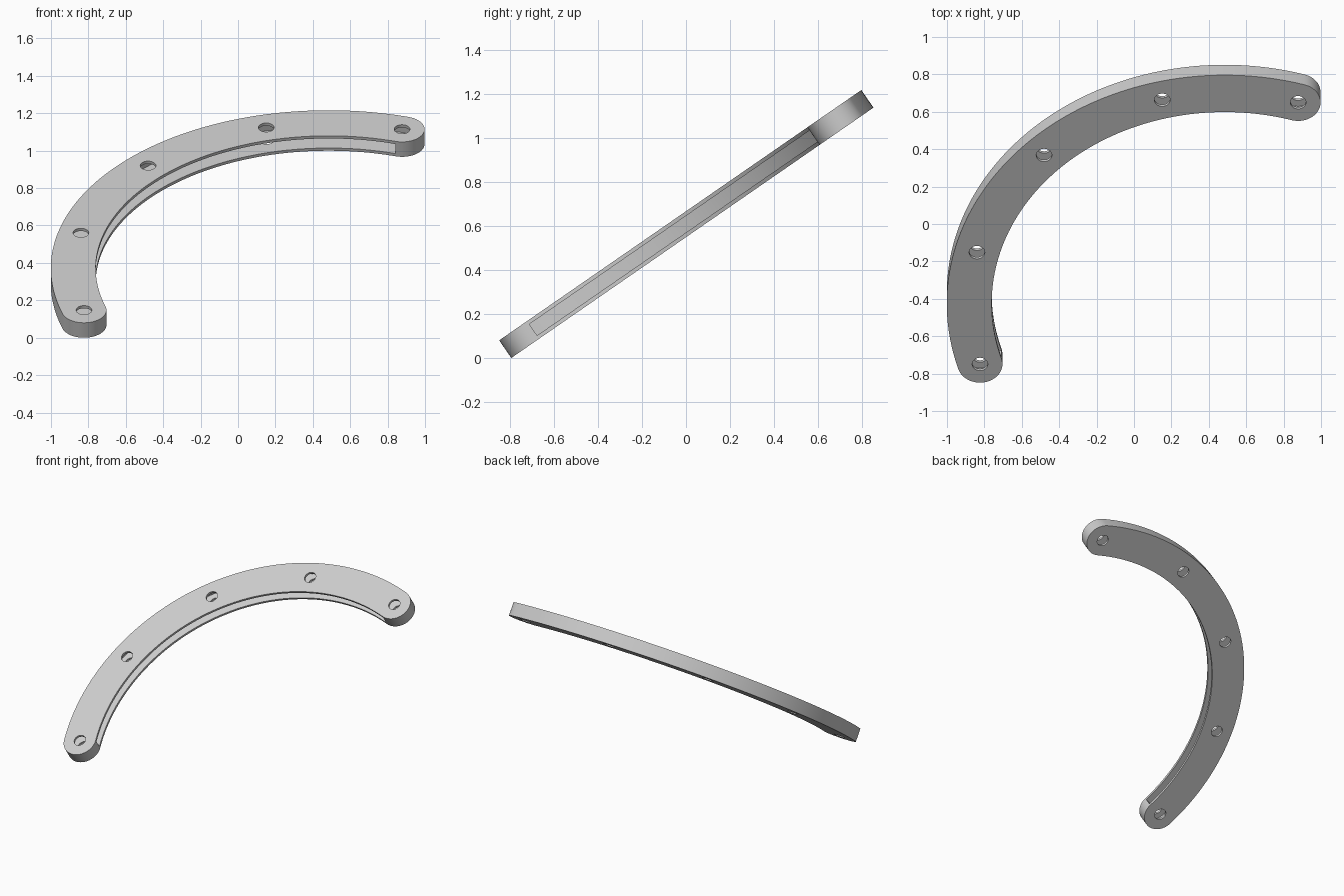
import bpy, bmesh
from math import radians, sin, cos, pi
from mathutils import Vector, Matrix

cube = bpy.data.objects.get("Cube")
if cube:
    bpy.data.objects.remove(cube, do_unlink=True)

MID = 1.366            # radius of the centre line
CENTRE = Vector((0.485, -0.485, 0))
START, END = radians(73.3), radians(196.7)
HALF = 0.12            # half the band width
THICK = 0.097
SLOT = 0.062           # slot height
TILT = radians(34.65)

grey = bpy.data.materials.new("light grey")
grey.use_nodes = True
colour = (0.6, 0.6, 0.6, 1)
grey.diffuse_color = colour
grey.node_tree.nodes["Principled BSDF"].inputs["Base Color"].default_value = colour


def polar(r, a):
    return CENTRE + Vector((r * cos(a), r * sin(a), 0))


def arc(r, a, b, n=96):
    return [polar(r, a + (b - a) * i / n) for i in range(n + 1)]


def cap(a, half, side, n=24):
    """Half circle around the band end, from the outer to the inner edge."""
    out = Vector((cos(a), sin(a), 0))
    along = Vector((-sin(a), cos(a), 0)) * side
    return [polar(MID, a) + half * (out * cos(pi * i / n) + along * sin(pi * i / n))
            for i in range(n + 1)]


def band(half, inner):
    """Closed outline of an arc band with round ends."""
    return (arc(MID + half, START, END) + cap(END, half, 1)
            + arc(inner, END, START) + cap(START, half, -1)[::-1])


def prism(name, outline, height):
    bm = bmesh.new()
    verts = [bm.verts.new(p - Vector((0, 0, height / 2))) for p in outline]
    face = bm.faces.new(verts)
    bmesh.ops.remove_doubles(bm, verts=bm.verts[:], dist=0.0005)
    face = bm.faces[:][0]
    moved = bmesh.ops.extrude_face_region(bm, geom=[face])["geom"]
    bmesh.ops.translate(bm, vec=(0, 0, height),
                        verts=[g for g in moved if isinstance(g, bmesh.types.BMVert)])
    bmesh.ops.recalc_face_normals(bm, faces=bm.faces[:])
    mesh = bpy.data.meshes.new(name)
    bm.to_mesh(mesh)
    bm.free()
    mesh.materials.append(grey)
    obj = bpy.data.objects.new(name, mesh)
    bpy.context.collection.objects.link(obj)
    return obj


# Curved bar with round ends
bar = prism("curved_bar", band(HALF, MID - HALF), THICK)

# Slot open along the inner edge, then five bolt holes
cutters = [prism("slot_cutter", band(0.08, MID - HALF - 0.05), SLOT)]
for i in range(5):
    spot = polar(MID, START + (END - START) * i / 4)
    ring = [spot + Vector((0.042 * cos(t * pi / 16), 0.042 * sin(t * pi / 16), 0))
            for t in range(32)]
    cutters.append(prism("hole_cutter", ring, THICK * 2))

bpy.ops.object.select_all(action='DESELECT')
bpy.context.view_layer.objects.active = bar
bar.select_set(True)
for cutter in cutters:
    cutter.hide_render = True
    mod = bar.modifiers.new("cut", 'BOOLEAN')
    mod.operation, mod.solver, mod.object = 'DIFFERENCE', 'EXACT', cutter
    bpy.ops.object.modifier_apply(modifier=mod.name)
    bpy.data.objects.remove(cutter, do_unlink=True)

# Tilt the bar and stand it on the ground
bar.data.transform(Matrix.Rotation(TILT, 4, 'X'))
low = min(v.co.z for v in bar.data.vertices)
bar.data.transform(Matrix.Translation((0, 0, -low)))
bpy.ops.object.shade_smooth_by_angle(angle=radians(30))
